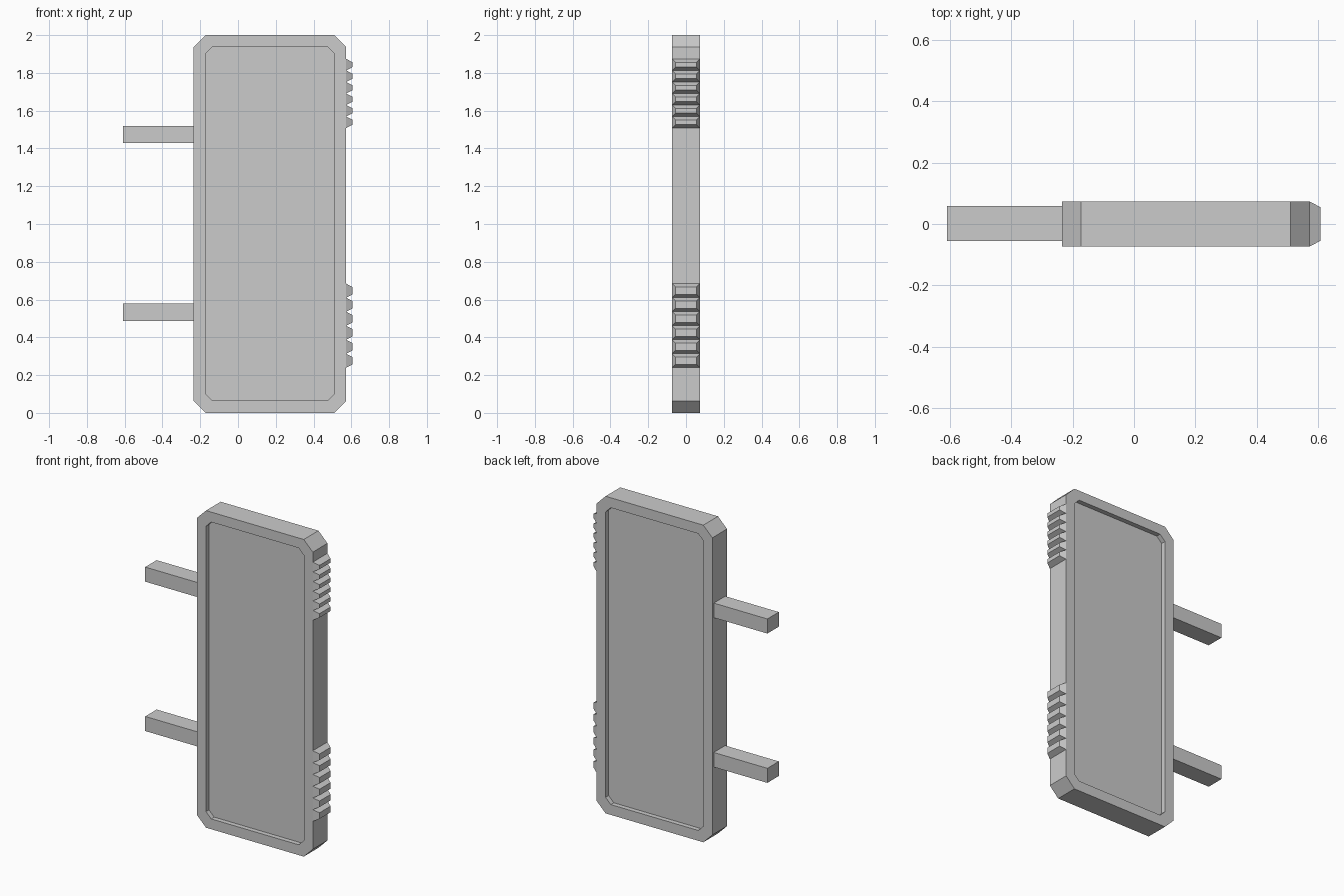
import bpy, bmesh

if "Cube" in bpy.data.objects:
    bpy.data.objects.remove(bpy.data.objects["Cube"])

D = 0.073                      # half thickness of the panel
X0, X1 = -0.235, 0.573         # panel sides


def make_object(name, bm):
    bmesh.ops.recalc_face_normals(bm, faces=bm.faces)
    mesh = bpy.data.meshes.new(name)
    bm.to_mesh(mesh)
    bm.free()
    obj = bpy.data.objects.new(name, mesh)
    bpy.context.collection.objects.link(obj)
    return obj


def octagon(x0, x1, z0, z1, c):
    return [(x0 + c, z0), (x1 - c, z0), (x1, z0 + c), (x1, z1 - c),
            (x1 - c, z1), (x0 + c, z1), (x0, z1 - c), (x0, z0 + c)]


def bridge(bm, a, b):
    for i in range(len(a)):
        j = (i + 1) % len(a)
        bm.faces.new((a[i], a[j], b[j], b[i]))


# Chamfered panel with a shallow recess on both faces
def panel(recess=0.03):
    bm = bmesh.new()
    outer = octagon(X0, X1, 0, 2, 0.063)
    inner = octagon(X0 + 0.063, X1 - 0.063, 0.065, 1.937, 0.036)
    layers = [(inner, -D + recess), (inner, -D), (outer, -D),
              (outer, D), (inner, D), (inner, D - recess)]
    rings = [[bm.verts.new((x, y, z)) for x, z in pts] for pts, y in layers]
    for a, b in zip(rings, rings[1:]):
        bridge(bm, a, b)
    bm.faces.new(rings[0])
    bm.faces.new(rings[-1])
    make_object("panel", bm)


# Row of six bevelled grip teeth on the right edge
def grip(name, z0, z1, count=6, slope=0.018):
    bm = bmesh.new()
    step = (z1 - z0) / count
    for i in range(count):
        low = z0 + i * step
        rings = []
        for x, s in ((X1, 0), (0.607, slope)):
            y, a, b = D - s, low + s, low + step - s
            rings.append([bm.verts.new((x, *p)) for p in
                          ((-y, a), (y, a), (y, b), (-y, b))])
        bridge(bm, *rings)
        for r in rings:
            bm.faces.new(r)
    make_object(name, bm)


# Square mounting peg on the left edge
def peg(name, z):
    bm = bmesh.new()
    bmesh.ops.create_cube(bm, size=1)
    length = X0 + 0.609
    for v in bm.verts:
        v.co = (-0.609 + (v.co.x + 0.5) * length,
                v.co.y * 0.114 + 0.002, z + v.co.z * 0.092)
    make_object(name, bm)


panel()
grip("upper_grip", 1.508, 1.874)
grip("lower_grip", 0.239, 0.684)
peg("upper_peg", 1.474)
peg("lower_peg", 0.532)
